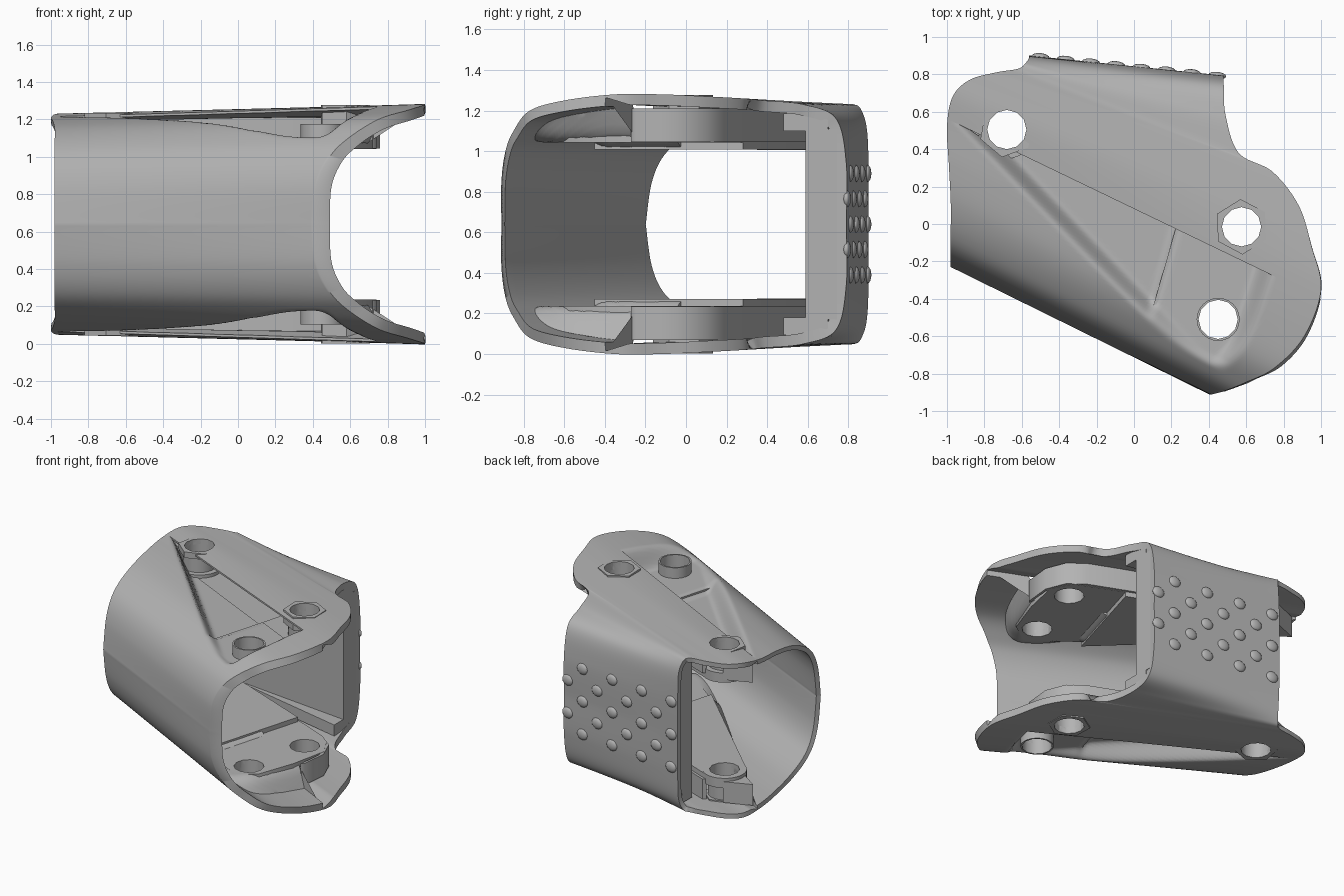
import bpy, bmesh, math
from mathutils import Vector, Matrix

cube = bpy.data.objects.get("Cube")
if cube:
    bpy.data.objects.remove(cube)

MID = 0.64  # height of the mirror plane; all parts are modelled relative to it

grey = bpy.data.materials.new("plain grey")
grey.use_nodes = True
grey.diffuse_color = (0.45, 0.45, 0.45, 1)
grey.node_tree.nodes["Principled BSDF"].inputs["Base Color"].default_value = grey.diffuse_color
parts = []


def make(name, bm, mirrored=True, drilled=True):
    mesh = bpy.data.meshes.new(name)
    bm.to_mesh(mesh)
    bm.free()
    ob = bpy.data.objects.new(name, mesh)
    ob.location.z = MID
    mesh.materials.append(grey)
    bpy.context.collection.objects.link(ob)
    parts.append(ob)
    if mirrored:
        mod = ob.modifiers.new("mirror", "MIRROR")
        mod.use_axis = (False, False, True)
    if drilled:
        mod = ob.modifiers.new("holes", "BOOLEAN")
        mod.operation = "DIFFERENCE"
        mod.solver = "EXACT"
        mod.object = cutter
    return ob


def prism(bm, x, y, r, z0, z1, sides, turn=0):
    m = Matrix.Translation((x, y, (z0 + z1) / 2)) @ Matrix.Rotation(math.radians(turn), 4, "Z")
    bmesh.ops.create_cone(bm, cap_ends=True, segments=sides, radius1=r, radius2=r,
                          depth=z1 - z0, matrix=m)


def post(name, *args):
    bm = bmesh.new()
    prism(bm, *args)
    make(name, bm)


def slab(name, outline, z0, z1, both=True):
    bm = bmesh.new()
    face = bm.faces.new([bm.verts.new((x, y, z0)) for x, y in outline])
    ext = bmesh.ops.extrude_face_region(bm, geom=[face])
    bmesh.ops.translate(bm, vec=(0, 0, z1 - z0),
                        verts=[v for v in ext["geom"] if isinstance(v, bmesh.types.BMVert)])
    bmesh.ops.recalc_face_normals(bm, faces=bm.faces)
    make(name, bm, both, both)


STEPS, COLS = 12, 120


def rail(keys):
    # smooth curve through the key points
    pts = [Vector(k) for k in keys]
    pts = [pts[0]] + pts + [pts[-1]]
    out = []
    for a, b, c, d in zip(pts, pts[1:], pts[2:], pts[3:]):
        for i in range(STEPS):
            t = i / STEPS
            out.append(b + (c - a) * (t / 2) + (a * 2 - b * 5 + c * 4 - d) * (t * t / 2)
                       + (b * 3 - a - c * 3 + d) * (t ** 3 / 2))
    return out + [pts[-1]]


def smooth(t):
    t = max(0, min(1, t))
    return t * t * (3 - 2 * t)


def left_of(p, a, b):
    # distance of p to the left of the line a-b, seen from above
    e = (Vector(b) - Vector(a)).normalized()
    return e.x * (p.y - a[1]) - e.y * (p.x - a[0])


# Recess outline (open along the cover edge), cover edge, and the step across the floor
RECESS = [(-.97, .55), (.3, -.76), (.46, -.83), (.61, -.68), (.77, -.2)]
COVER_EDGE = [(-.6, .37), (1, -.4)]
SEAM = [(.1, -.45), (.31, .28)]


def sink(p):
    mask = 1
    for a, b in zip(RECESS, RECESS[1:]):
        mask *= smooth(left_of(p, a, b) / .11)
    floor = .455 - .035 * smooth(left_of(p, *SEAM) / .06 + .5)
    if p.z > .3:
        p.z += min(0, floor - p.z) * mask
    return p


# Bolt positions: rear tab, side tab, front corner
REAR, SIDE, FRONT = (-.68, .505), (.575, -.015), (.45, -.51)

bm = bmesh.new()
for x, y in (REAR, SIDE, FRONT):
    prism(bm, x, y, .105, -1, 1, 12)
cutter = make("hole_cutter", bm, False, False)
cutter.hide_render = True
parts.clear()

# End outlines of the sleeve, upper half, from the front round to the back
left = rail([(-.98, -.23, 0), (-.98, -.2, .21), (-.98, -.14, .35), (-.98, -.04, .44),
             (-.98, .12, .51), (-.99, .32, .55), (-1, .52, .57), (-.97, .68, .59),
             (-.88, .77, .59), (-.74, .81, .59), (-.62, .83, .59), (-.58, .86, .57),
             (-.56, .89, .48), (-.56, .9, .3), (-.56, .9, 0)])
right = rail([(.4, -.91, 0), (.42, -.91, .21), (.49, -.89, .36), (.59, -.85, .46),
              (.75, -.77, .56), (.91, -.6, .61), (1, -.35, .64), (.95, -.12, .64),
              (.88, .1, .63), (.74, .28, .62), (.56, .38, .61), (.49, .58, .59),
              (.48, .74, .52), (.48, .79, .3), (.48, .79, 0)])


def shell(name, shape, keep_front):
    # ruled wall between the two ends, thickened inward and cut along the cover edge
    bm = bmesh.new()
    outer = [[bm.verts.new(shape(a.lerp(b, j / COLS))) for j in range(COLS + 1)]
             for a, b in zip(left, right)]
    for r0, r1 in zip(outer, outer[1:]):
        for j in range(COLS):
            bm.faces.new((r0[j], r0[j + 1], r1[j + 1], r1[j]))
    bm.normal_update()
    inner = []
    for i, row in enumerate(outer):
        cos = []
        for j, v in enumerate(row):
            t = .035 + .02 * j / COLS
            if not keep_front:  # the cover thins out towards its free edge
                t = min(t, .012 + .4 * max(0, left_of(v.co, *COVER_EDGE)))
            cos.append(v.co - v.normal * t)
        # slanted front rim
        cos[-1] += (right[i] - left[i]).normalized() * .075 * max(0, 1 - i / (6 * STEPS))
        if i in (0, len(outer) - 1):
            for c in cos:
                c.z = 0
        inner.append([bm.verts.new(c) for c in cos])
    for i in range(len(outer) - 1):
        o0, o1, n0, n1 = outer[i], outer[i + 1], inner[i], inner[i + 1]
        for j in range(COLS):
            bm.faces.new((n0[j], n1[j], n1[j + 1], n0[j + 1]))
        bm.faces.new((o0[0], o1[0], n1[0], n0[0]))
        bm.faces.new((o0[-1], n0[-1], n1[-1], o1[-1]))
    res = bmesh.ops.bisect_plane(bm, geom=bm.verts[:] + bm.edges[:] + bm.faces[:],
                                 plane_co=(-.6, .37, 0), plane_no=(-.77, -1.6, 0),
                                 clear_inner=keep_front, clear_outer=not keep_front)
    rim = [e for e in res["geom_cut"] if isinstance(e, bmesh.types.BMEdge)]
    bmesh.ops.contextual_create(bm, geom=rim)
    bmesh.ops.recalc_face_normals(bm, faces=bm.faces)
    make(name, bm)


shell("front_sleeve", sink, True)
shell("back_cover", lambda p: p, False)

# Inner plates, stepped at the seam and running under the cover
slab("front_plate", [SEAM[0], (.33, -.62), (.45, -.67), (.58, -.58), (.68, -.3),
                     (.74, -.02), (.66, .13), SEAM[1]], .403, .45)
slab("rear_plate", SEAM + [(-.6, .64), (-.76, .635), (-.83, .53), (-.78, .39)], .368, .415)

# Pocket walls closing the space between plates and cover
wall = [(.74, -.25), (.76, -.05), (.7, .1), (.58, .19), (.31, .3), (-.6, .66)]
slab("pocket_wall", wall + [(x - .02, y - .02) for x, y in reversed(wall)], .405, .57)
slab("rear_web", [(-.96, .56), (-.83, .47), (-.81, .58), (-.76, .64)], .39, .55)

# Bosses around the bolt holes
post("rear_boss", *REAR, .155, .366, .44, 32)
post("rear_tube", *REAR, .115, .4, .56, 24)
post("rear_hex_seat", *REAR, .15, .55, .595, 6, -10)
post("side_tube", *SIDE, .115, .41, .55, 24)
post("side_hex_seat", *SIDE, .148, .536, .638, 6, 2)
post("front_tube", *FRONT, .115, .41, .536, 24)

# Thick liner behind the grip wall, with filled corners
slab("grip_liner", [(-.54, .86), (-.54, .7), (.478, .59), (.478, .745)], -.47, .47, False)
slab("liner_corner", [(-.54, .7), (.478, .48), (.478, .7), (-.54, .82)], .46, .545)

# Staggered grip studs
bm = bmesh.new()
for k in range(8):
    x = -.5 + .135 * k
    for row in ((-2, 0, 2) if k % 2 == 0 else (-1, 1)):
        y = .9 - (x + .56) * .106
        m = (Matrix.Translation((x, y, row * .125)) @ Matrix.Rotation(-.105, 4, "Z")
             @ Matrix.Diagonal((.048, .02, .042, 1)))
        bmesh.ops.create_uvsphere(bm, u_segments=16, v_segments=8, radius=1, matrix=m)
make("grip_studs", bm, False, False)

# Bake modifiers, drop the cutter, smooth the rounded surfaces
deps = bpy.context.evaluated_depsgraph_get()
baked = [(o, bpy.data.meshes.new_from_object(o.evaluated_get(deps))) for o in parts]
for o, mesh in baked:
    o.modifiers.clear()
    o.data = mesh
bpy.data.objects.remove(cutter)
for o in parts:
    bpy.context.view_layer.objects.active = o
    o.select_set(True)
bpy.ops.object.shade_smooth_by_angle(angle=math.radians(50))
